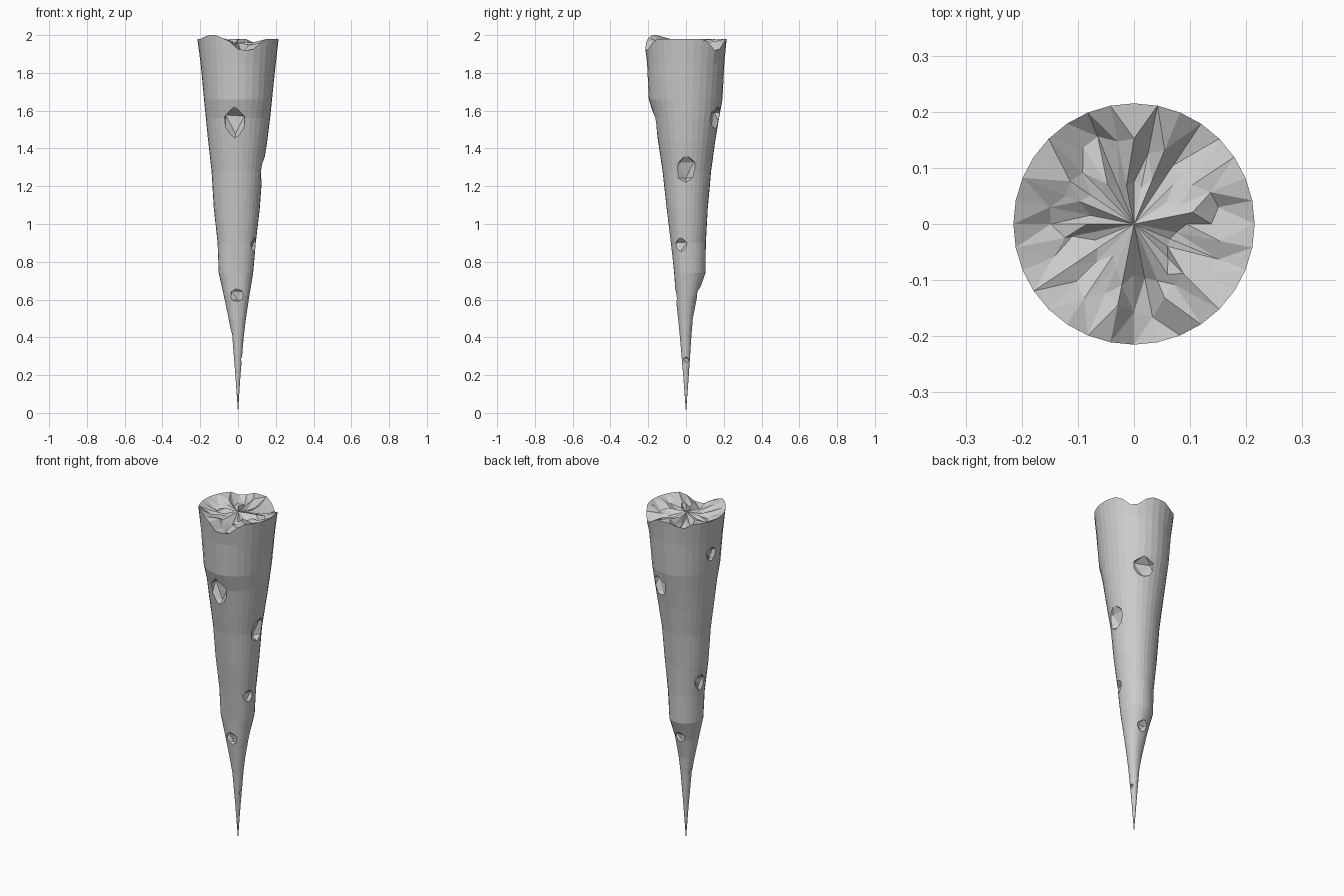
import bpy, bmesh, math, random
from mathutils import Vector, Matrix

if "Cube" in bpy.data.objects:
    bpy.data.objects.remove(bpy.data.objects["Cube"])

random.seed(7)
N = 32

# outline: height, then radius toward +x, +y, -x, -y
PROFILE = [
    (0.20, .013, .015, .014, .015), (0.40, .030, .028, .030, .032),
    (0.50, .042, .036, .050, .042), (0.62, .060, .060, .075, .055),
    (0.74, .080, .103, .102, .062), (0.90, .094, .105, .108, .080),
    (1.08, .115, .115, .128, .102), (1.28, .130, .133, .140, .124),
    (1.44, .155, .155, .158, .148), (1.56, .170, .175, .170, .166),
    (1.66, .180, .193, .180, .197), (1.85, .200, .203, .198, .206)]

# broken rim height by segment, counter-clockwise from +x
RIM = {3: 1.96, 4: 1.92, 5: 1.925, 6: 1.96, 10: 1.965, 11: 1.96,
       19: 1.99, 20: 2.0, 21: 2.0, 22: 1.985, 23: 1.965, 24: 1.925, 25: 1.92,
       26: 1.925, 27: 1.96}


def radius(a, px, py, nx, ny):
    c, s = math.cos(a), math.sin(a)
    return c * c * (px if c > 0 else nx) + s * s * (py if s > 0 else ny)


def bridge(bm, low, high):
    for i in range(N):
        j = (i + 1) % N
        bm.faces.new((low[i], low[j], high[j], high[i]))


# tapered spike body
bm = bmesh.new()
angles = [2 * math.pi * i / N for i in range(N)]
rings = []
for z, *r in PROFILE:
    rings.append([bm.verts.new((radius(a, *r) * math.cos(a),
                                radius(a, *r) * math.sin(a), z)) for a in angles])
rings.append([bm.verts.new((.215 * math.cos(a), .215 * math.sin(a), RIM.get(i, 1.98)))
              for i, a in enumerate(angles)])

# crumpled broken top, stepping inward from the rim
for f, base, amp in ((.68, 1.955, .025), (.42, 1.945, .02)):
    ring = []
    for i, a in enumerate(angles):
        rr = .215 * (f + random.uniform(-.11, .11))
        z = base + random.uniform(-amp, amp) + .4 * (RIM.get(i, 1.98) - 1.98)
        ring.append(bm.verts.new((rr * math.cos(a), rr * math.sin(a), z)))
    rings.append(ring)
for low, high in zip(rings, rings[1:]):
    bridge(bm, low, high)
tip = bm.verts.new((0, 0, 0.0))
mid = bm.verts.new((0, 0, 1.96))
for i in range(N):
    j = (i + 1) % N
    bm.faces.new((tip, rings[0][j], rings[0][i]))
    bm.faces.new((mid, rings[-1][i], rings[-1][j]))
bmesh.ops.triangulate(bm, faces=[f for f in bm.faces if min(v.co.z for v in f.verts) > 1.88])
bmesh.ops.recalc_face_normals(bm, faces=bm.faces)
mesh = bpy.data.meshes.new("spike")
bm.to_mesh(mesh)
bm.free()
spike = bpy.data.objects.new("spike", mesh)
bpy.context.collection.objects.link(spike)

# chips: angle, height, surface radius, half width, half height, depth
CHIPS = [
    (264, 1.52, .160, .085, .11, .045), (0, 1.29, .131, .080, .09, .032),
    (68, 1.55, .172, .075, .08, .035), (172, 1.76, .189, .045, .05, .020),
    (342, .88, .091, .048, .045, .022), (166, .97, .114, .045, .06, .020),
    (268, .62, .055, .052, .045, .018), (96, .63, .063, .045, .040, .020),
    (0, .28, .019, .020, .020, .008), (185, .41, .031, .020, .022, .008)]
cm = bmesh.new()
for deg, z, r, w, h, d in CHIPS:
    a = math.radians(deg)
    out = bmesh.ops.create_icosphere(cm, subdivisions=1, radius=1)["verts"]
    turn = Matrix.Rotation(a, 4, 'Z')
    for v in out:
        p = v.co * random.uniform(.8, 1.2)
        narrow = 1 if p.z > 0 else 1 + .35 * p.z
        v.co = turn @ Vector((r + d * .6 + p.x * d * 1.7, p.y * w * narrow, z + p.z * h))
cut_mesh = bpy.data.meshes.new("chip_cutters")
cm.to_mesh(cut_mesh)
cm.free()
cutter = bpy.data.objects.new("chip_cutters", cut_mesh)
bpy.context.collection.objects.link(cutter)
cutter.hide_render = True

# carve the chips out of the spike
mod = spike.modifiers.new("chips", 'BOOLEAN')
mod.operation = 'DIFFERENCE'
mod.solver = 'EXACT'
mod.object = cutter
bpy.context.view_layer.objects.active = spike
bpy.ops.object.modifier_apply(modifier=mod.name)
bpy.data.objects.remove(cutter)
